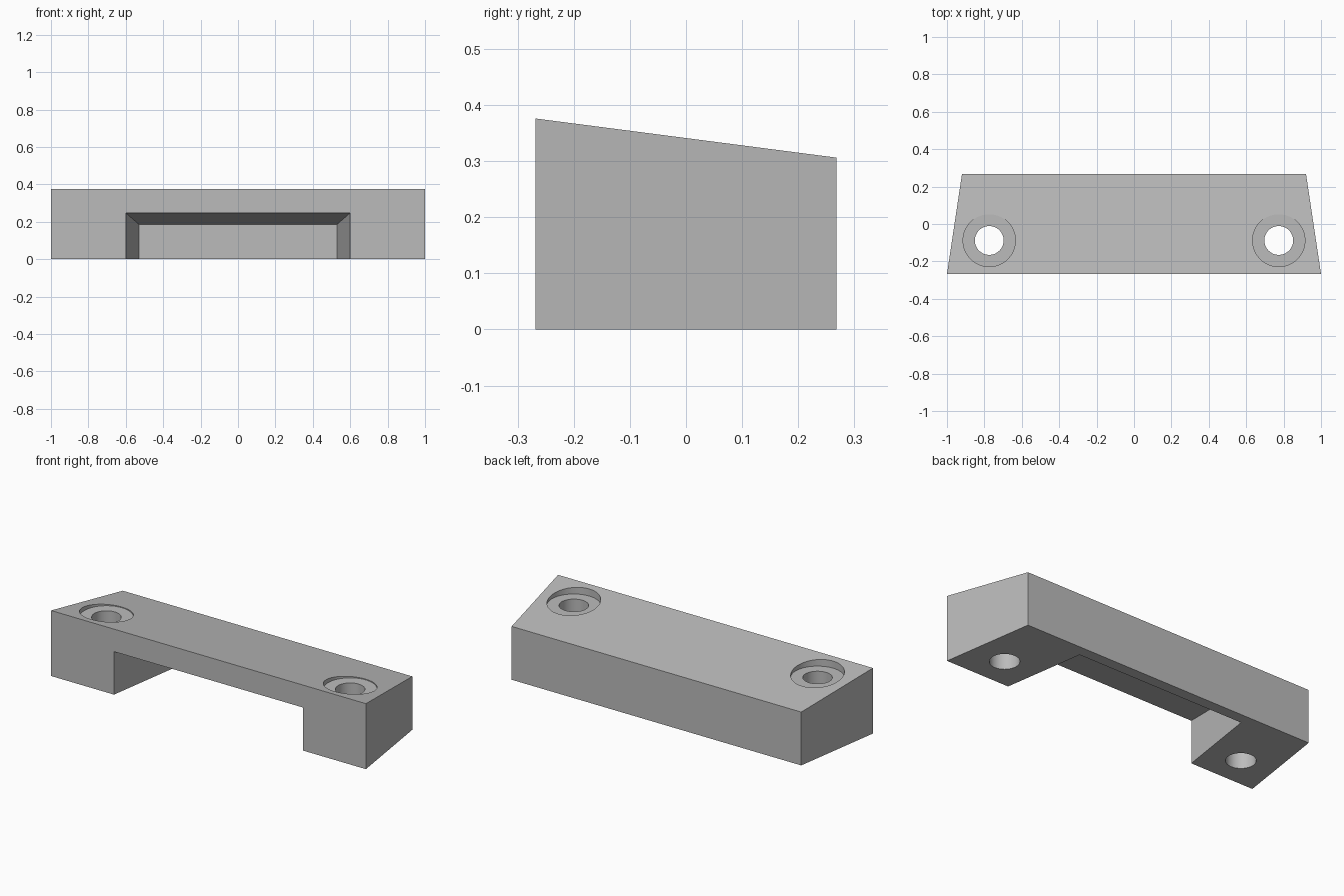
import bpy
import bmesh

cube = bpy.data.objects.get("Cube")
if cube:
    bpy.data.objects.remove(cube)

FRONT, BACK = -0.268, 0.268
SIDE_TAPER, TOP_SLOPE = 0.15, 0.13   # narrowing and drop per unit of depth

grey = bpy.data.materials.new("matte grey")
grey.use_nodes = True
grey.diffuse_color = (0.5, 0.5, 0.5, 1)
grey.node_tree.nodes["Principled BSDF"].inputs["Base Color"].default_value = (0.5, 0.5, 0.5, 1)


def add_object(name, bm):
    bmesh.ops.recalc_face_normals(bm, faces=bm.faces)
    mesh = bpy.data.meshes.new(name)
    bm.to_mesh(mesh)
    bm.free()
    mesh.materials.append(grey)
    obj = bpy.data.objects.new(name, mesh)
    bpy.context.collection.objects.link(obj)
    return obj


def tapered_block(name, y0, y1, half_width, bottom, height):
    """Block whose sides and top converge toward the back; sizes are at FRONT."""
    bm = bmesh.new()
    bmesh.ops.create_cube(bm, size=1)
    for v in bm.verts:
        y = y0 if v.co.y < 0 else y1
        x = half_width - SIDE_TAPER * (y - FRONT)
        z = height - TOP_SLOPE * (y - FRONT) if v.co.z > 0 else bottom
        v.co = (x if v.co.x > 0 else -x, y, z)
    return add_object(name, bm)


def cylinder(name, x, radius, z0, z1):
    bm = bmesh.new()
    bmesh.ops.create_cone(bm, cap_ends=True, segments=64, radius1=radius,
                          radius2=radius, depth=z1 - z0)
    bmesh.ops.translate(bm, verts=bm.verts, vec=(x, -0.088, (z0 + z1) / 2))
    return add_object(name, bm)


# Wedge-shaped bar
body = tapered_block("bracket_body", FRONT, BACK, 1.0, 0, 0.376)

# Open recess underneath, then a through hole and counterbore at each end
cutters = [tapered_block("recess_cutter", FRONT - 0.1, 0.206, 0.6, -0.1, 0.247)]
for side, x in (("left", 0.774), ("right", -0.774)):
    cutters.append(cylinder(side + "_hole_cutter", x, 0.077, -0.1, 0.6))
    cutters.append(cylinder(side + "_counterbore_cutter", x, 0.14, 0.33, 0.6))

bpy.context.view_layer.objects.active = body
body.select_set(True)
for cutter in cutters:
    mod = body.modifiers.new(cutter.name, 'BOOLEAN')
    mod.operation = 'DIFFERENCE'
    mod.solver = 'EXACT'
    mod.object = cutter
    bpy.ops.object.modifier_apply(modifier=mod.name)
    bpy.data.objects.remove(cutter)

# Round hole walls, crisp edges
bpy.ops.object.select_all(action='DESELECT')
body.select_set(True)
bpy.ops.object.shade_smooth_by_angle(angle=0.3)
